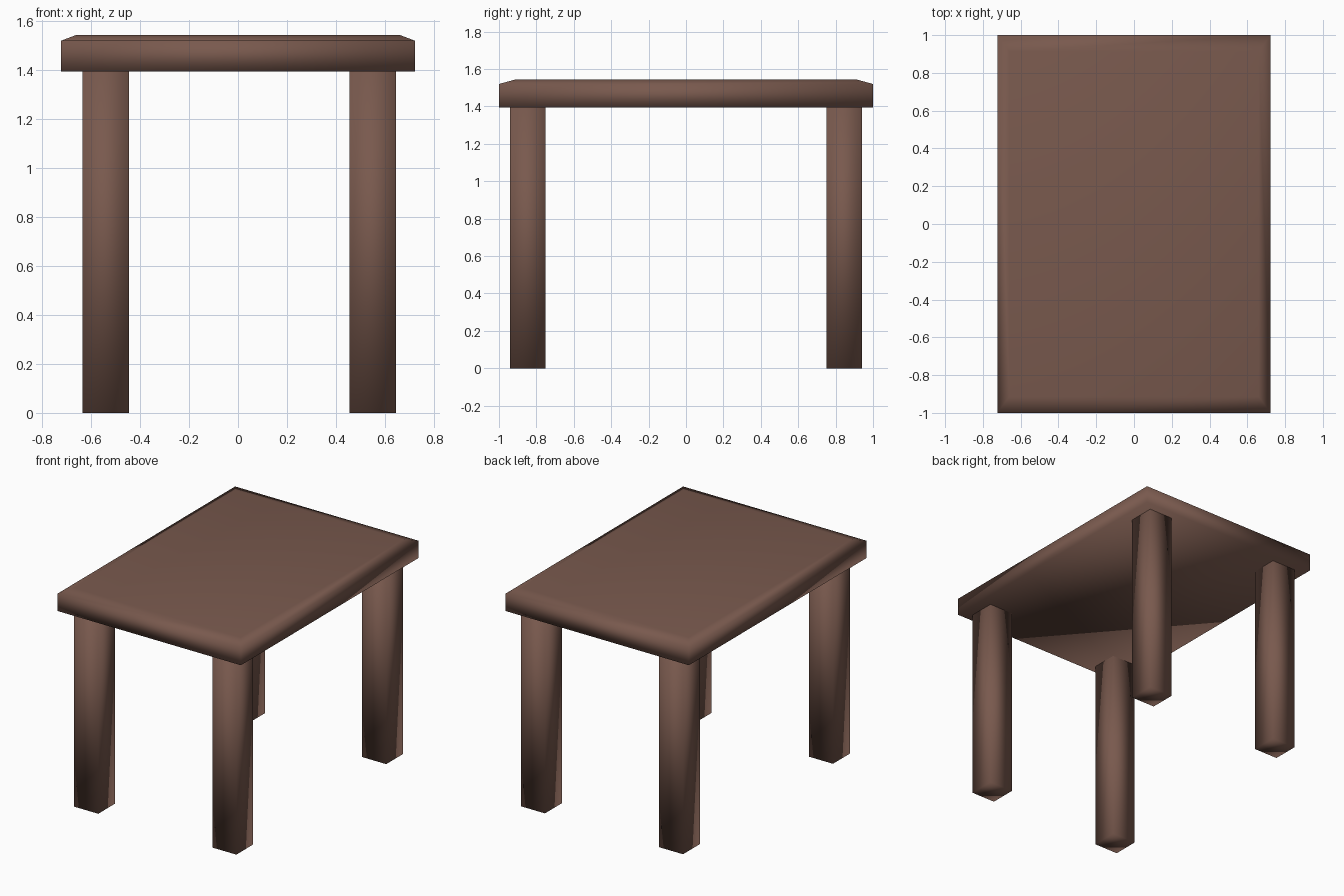
import bpy, bmesh

if "Cube" in bpy.data.objects:
    bpy.data.objects.remove(bpy.data.objects["Cube"])

wood = bpy.data.materials.new("brown_wood")
wood.diffuse_color = (0.19, 0.10, 0.075, 1)
wood.use_nodes = True
wood.node_tree.nodes["Principled BSDF"].inputs["Base Color"].default_value = wood.diffuse_color


def loft(name, sections):
    """Closed smooth-shaded block through rectangles (x0, x1, y0, y1, z)."""
    bm = bmesh.new()
    rings = [[bm.verts.new(p) for p in ((x0, y0, z), (x1, y0, z), (x1, y1, z), (x0, y1, z))]
             for x0, x1, y0, y1, z in sections]
    bm.faces.new(rings[0][::-1])
    bm.faces.new(rings[-1])
    for low, high in zip(rings, rings[1:]):
        for i in range(4):
            j = (i + 1) % 4
            bm.faces.new((low[i], low[j], high[j], high[i]))
    for f in bm.faces:
        f.smooth = True
    mesh = bpy.data.meshes.new(name)
    bm.to_mesh(mesh)
    bm.free()
    mesh.materials.append(wood)
    obj = bpy.data.objects.new(name, mesh)
    bpy.context.collection.objects.link(obj)
    return obj


# Table top with a shallow sloped rim
loft("table_top", [(-0.723, 0.723, -1, 1, 1.395),
                   (-0.723, 0.723, -1, 1, 1.52),
                   (-0.66, 0.66, -0.913, 0.913, 1.544)])

# Four square legs
for side, x0, x1 in (("left", -0.635, -0.445), ("right", 0.455, 0.645)):
    for end, y0, y1 in (("front", -0.94, -0.75), ("back", 0.75, 0.94)):
        loft(f"{end}_{side}_leg", [(x0, x1, y0, y1, 0), (x0, x1, y0, y1, 1.4)])
